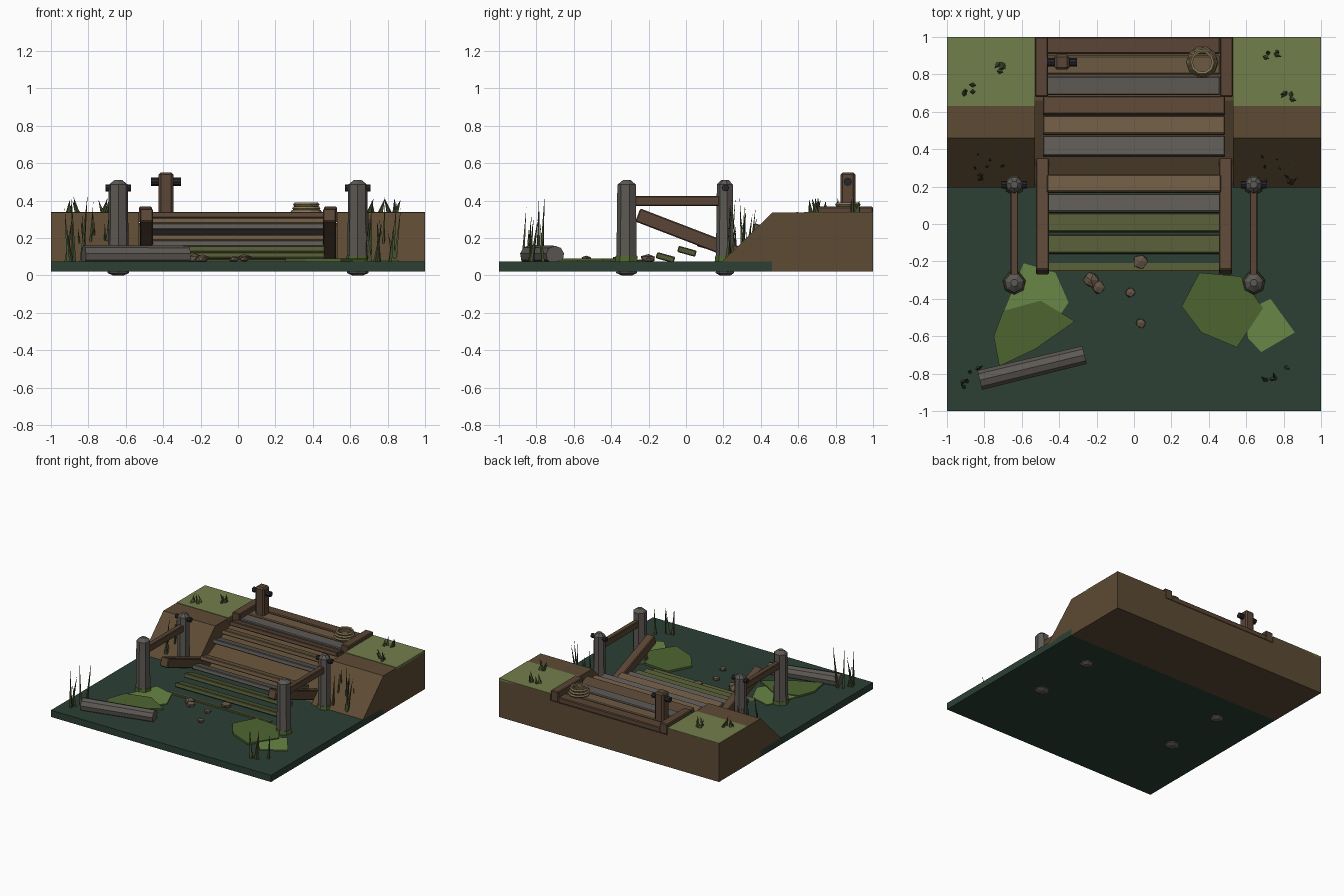
import bpy, bmesh, math, random
from mathutils import Vector, Matrix

if "Cube" in bpy.data.objects:
    bpy.data.objects.remove(bpy.data.objects["Cube"])

random.seed(4)


def mat(name, r, g, b):
    m = bpy.data.materials.new(name)
    m.diffuse_color = (r, g, b, 1)
    m.use_nodes = True
    m.node_tree.nodes["Principled BSDF"].inputs["Base Color"].default_value = m.diffuse_color
    return m


WATER = mat("water", .025, .05, .035)
EARTH = mat("earth", .11, .07, .035)
GRASS = mat("grass", .17, .21, .07)
MOSS = mat("moss", .075, .13, .03)
MOSS_LIGHT = mat("moss_light", .14, .24, .06)
WOOD = mat("wood", .10, .06, .035)
WOOD_PALE = mat("wood_pale", .15, .10, .055)
WOOD_GREY = mat("wood_grey", .11, .10, .09)
WOOD_MOSSY = mat("wood_mossy", .085, .10, .035)
IRON = mat("iron", .02, .02, .025)
ROPE = mat("rope", .24, .18, .09)
REED = mat("reed", .06, .08, .03)
STONE = mat("stone", .13, .09, .06)


def finish(name, bm, material):
    bmesh.ops.recalc_face_normals(bm, faces=bm.faces)
    me = bpy.data.meshes.new(name)
    bm.to_mesh(me)
    bm.free()
    me.materials.append(material)
    ob = bpy.data.objects.new(name, me)
    bpy.context.collection.objects.link(ob)
    return ob


def box(name, lo, hi, material, tilt=0, bevel=0):
    lo, hi = Vector(lo), Vector(hi)
    bm = bmesh.new()
    bmesh.ops.create_cube(bm, size=1, matrix=Matrix.Diagonal((hi - lo).to_4d()))
    if bevel:
        bmesh.ops.bevel(bm, geom=bm.edges[:], offset=bevel, segments=1, affect='EDGES')
    bm.transform(Matrix.Translation((lo + hi) / 2) @ Matrix.Rotation(tilt, 4, 'X'))
    return finish(name, bm, material)


def prism(name, pts, axis, a, b, material):
    # extrude a polygon along x (pts = y,z) or z (pts = x,y)
    bm = bmesh.new()
    at = (lambda p, t: (t, p[0], p[1])) if axis == 'X' else (lambda p, t: (p[0], p[1], t))
    face = bm.faces.new([bm.verts.new(at(p, a)) for p in pts])
    ext = bmesh.ops.extrude_face_region(bm, geom=[face])
    shift = Vector(at((0, 0), b - a))
    bmesh.ops.translate(bm, vec=shift, verts=[v for v in ext['geom'] if isinstance(v, bmesh.types.BMVert)])
    return finish(name, bm, material)


def add_cone(bm, p, q, r1, r2, sides):
    p, q = Vector(p), Vector(q)
    d = q - p
    m = Matrix.Translation((p + q) / 2) @ d.to_track_quat('Z', 'Y').to_matrix().to_4x4()
    bmesh.ops.create_cone(bm, cap_ends=True, segments=sides, radius1=r1, radius2=r2, depth=d.length, matrix=m)


def rod(name, p, q, r1, r2, sides, material):
    bm = bmesh.new()
    add_cone(bm, p, q, r1, r2, sides)
    return finish(name, bm, material)


def tuft(name, x, y, z, n, spread, hmin, hmax, r, material):
    bm = bmesh.new()
    for _ in range(n):
        px, py = x + random.uniform(-spread, spread), y + random.uniform(-spread, spread)
        lean = random.uniform(-.035, .035), random.uniform(-.035, .035)
        h = random.uniform(hmin, hmax)
        add_cone(bm, (px, py, z), (px + lean[0], py + lean[1], z + h), r, 0, 4)
    return finish(name, bm, material)


# water slab and earth banks
box("water", (-1, -1, .02), (1, .46, .075), WATER)
bank = [(.18, .06), (.46, .335), (1, .335), (1, .02), (.46, .02), (.46, .06)]
for s, side in ((-1, "left"), (1, "right")):
    a, b = sorted((s * .53, s * 1.0))
    prism(side + "_bank", bank, 'X', a, b, EARTH)
    box(side + "_grass", (a, .63, .32), (b, 1, .338), GRASS)
centre = [(.2, .06), (.66, .27), (1, .28), (1, .02), (.46, .02), (.46, .06)]
prism("centre_bank", centre, 'X', -.53, .53, EARTH)

# landing boards and curbs
for i, (y0, y1, m) in enumerate(((.69, .79, WOOD_GREY), (.80, .90, WOOD_PALE), (.91, 1, WOOD))):
    box(f"landing_board_{i}", (-.465, y0, .28), (.46, y1, .325), m, 0, .006)
for s in (-1, 1):
    a, b = sorted((s * .46, s * .53))
    box("landing_curb", (a, .68, .28), (b, 1, .367), WOOD, 0, .006)

# ramp treads, one missing
treads = [(-.225, .07, WOOD_MOSSY), (-.11, .1, WOOD_MOSSY), (.005, .1, WOOD_MOSSY),
          (.11, .1, WOOD_GREY), (.215, .095, WOOD_PALE), (.415, .11, WOOD_GREY),
          (.527, .1, WOOD_PALE), (.632, .1, WOOD)]
for i, (y, w, m) in enumerate(treads):
    z = .127 + .29 * y
    hx = .465 if y < .3 else .487
    box(f"tread_{i}", (-hx, y - w / 2, z - .017), (hx, y + w / 2, z + .017), m, -.27, .005)

# ramp side beams
for s in (-1, 1):
    a, b = sorted((s * .455, s * .525))
    box("ramp_side_beam", (a, -.28, .165), (b, .39, .24), WOOD, -.367, .006)

# railing posts, rails and bolts
for s in (-1, 1):
    x = s * .64
    for y, label in ((-.315, "front"), (.21, "back")):
        r = .052 if y < 0 else .045
        bm = bmesh.new()
        add_cone(bm, (x, y, .012), (x, y, .485), r + .006, r, 7)
        add_cone(bm, (x, y, .485), (x, y, .51), r, .02, 7)
        add_cone(bm, (x, y, 0), (x, y, .012), .03, r + .006, 7)
        finish(label + "_post", bm, WOOD_GREY)
        rod(label + "_post_moss", (x, y, .07), (x, y, .105), r + .012, r + .008, 7, MOSS)
    box("hand_rail", (x - .021, -.29, .37), (x + .021, .19, .425), WOOD, 0, .005)
    rod("post_bolt", (x - .068, .21, .468), (x + .068, .21, .468), .019, .019, 8, IRON)

# mooring post with crossbar
box("mooring_post", (-.425, .825, .3), (-.345, .905, .55), WOOD, 0, .012)
rod("mooring_bar", (-.465, .865, .5), (-.305, .865, .5), .022, .022, 8, IRON)

# rope coil
for i, r in enumerate((.074, .068, .06)):
    bpy.ops.mesh.primitive_torus_add(major_segments=10, minor_segments=5, major_radius=r, minor_radius=.011,
                                     location=(.365, .865, .338 + .02 * i), rotation=(0, 0, .3 * i))
    bpy.context.object.name = f"rope_coil_{i}"
    bpy.context.object.data.materials.append(ROPE)

# fallen log
rod("log", (-.825, -.835, .108), (-.265, -.70, .108), .054, .05, 9, WOOD_GREY)

# floating moss patches
patches = [
    ("left_moss_back", MOSS_LIGHT, .083, [(-.59, -.21), (-.42, -.26), (-.35, -.42), (-.41, -.51), (-.7, -.48)]),
    ("left_moss_front", MOSS, .09, [(-.7, -.465), (-.5, -.41), (-.315, -.52), (-.53, -.67), (-.72, -.76), (-.75, -.6)]),
    ("right_moss_inner", MOSS, .09, [(.35, -.26), (.57, -.28), (.69, -.45), (.55, -.66), (.36, -.58), (.255, -.44)]),
    ("right_moss_outer", MOSS_LIGHT, .083, [(.59, -.47), (.73, -.4), (.86, -.58), (.68, -.685), (.61, -.61)])]
for name, m, top, pts in patches:
    prism(name, pts, 'Z', .07, top, m)

# stones
for i, (x, y, r) in enumerate(((.035, -.2, .045), (-.23, -.3, .045), (-.19, -.34, .04), (-.02, -.365, .03), (.035, -.53, .03))):
    bm = bmesh.new()
    bmesh.ops.create_icosphere(bm, subdivisions=1, radius=r)
    for v in bm.verts:
        v.co *= random.uniform(.8, 1.1)
        v.co.z *= .65
    bm.transform(Matrix.Translation((x, y, .088)))
    finish(f"stone_{i}", bm, STONE)

# reeds at the water's edge and grass tufts on the banks
for x, y, n, sp, h in ((-.86, -.82, 5, .06, .37), (.76, -.78, 5, .06, .37),
                       (-.77, .28, 9, .075, .36), (.77, .28, 9, .075, .36)):
    tuft("reeds", x, y, .07, n, sp, .17, h, .012, REED)
for x, y in ((-.88, .72), (-.7, .83), (.73, .91), (.82, .69)):
    tuft("grass_tuft", x, y, .33, 4, .035, .055, .09, .015, REED)
